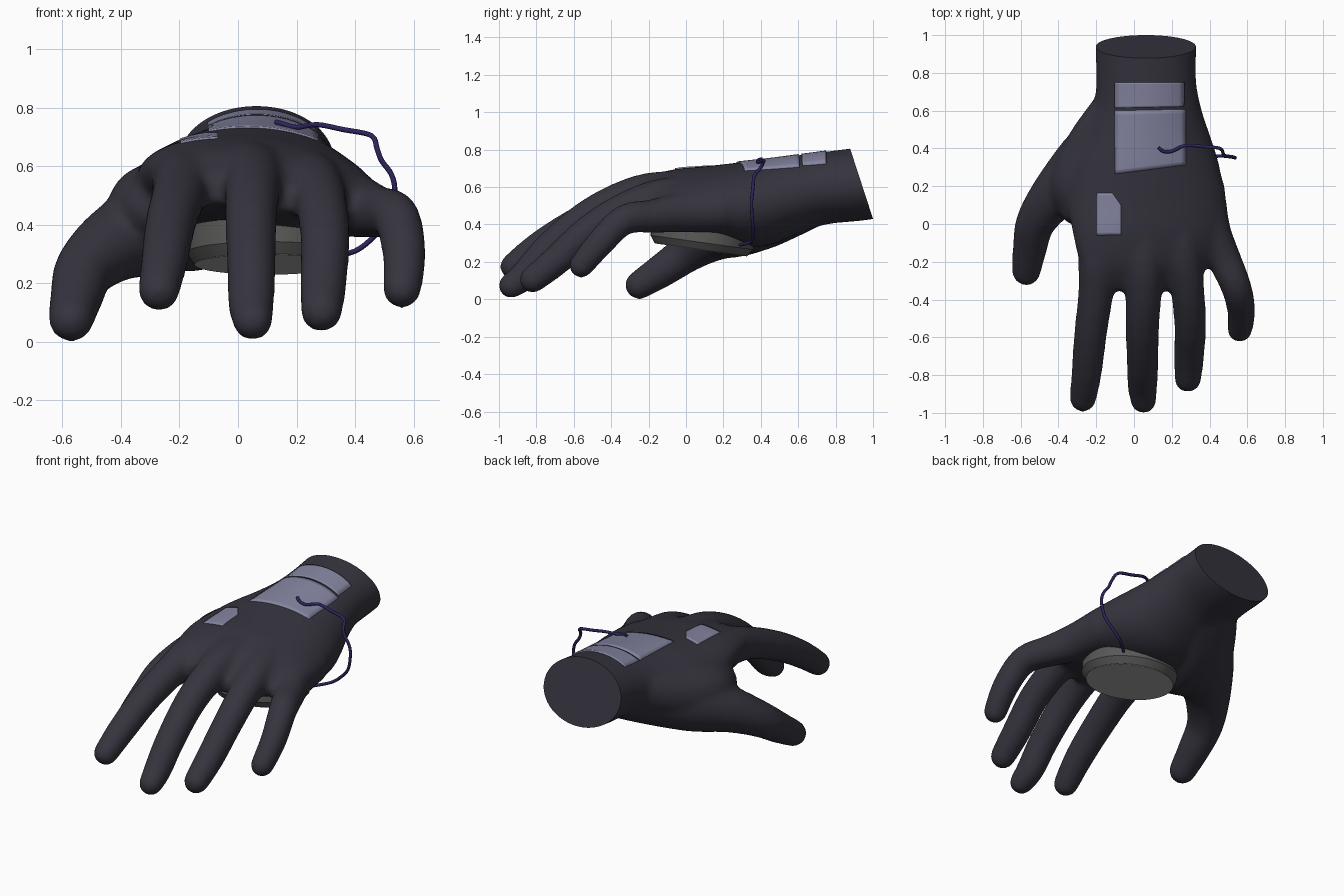
import bpy, bmesh, math
from mathutils import Vector, Matrix
from mathutils.bvhtree import BVHTree

if "Cube" in bpy.data.objects:
    bpy.data.objects.remove(bpy.data.objects["Cube"])


def material(name, rgb):
    m = bpy.data.materials.new(name)
    m.diffuse_color = (*rgb, 1)
    m.use_nodes = True
    m.node_tree.nodes["Principled BSDF"].inputs["Base Color"].default_value = m.diffuse_color
    return m


DARK = material("dark_fabric", (0.036, 0.034, 0.048))
PLATE = material("plate_lilac", (0.23, 0.23, 0.35))
WIRE = material("wire_blue", (0.025, 0.018, 0.11))
GREY = material("disc_grey", (0.1, 0.1, 0.098))
PAD = material("pad_grey", (0.42, 0.42, 0.42))


def add_object(name, bm, mat):
    me = bpy.data.meshes.new(name)
    bm.to_mesh(me)
    bm.free()
    ob = bpy.data.objects.new(name, me)
    bpy.context.collection.objects.link(ob)
    me.materials.append(mat)
    return ob


def shade(ob, angle=35):
    bpy.ops.object.select_all(action='DESELECT')
    ob.select_set(True)
    bpy.context.view_layer.objects.active = ob
    bpy.ops.object.shade_smooth_by_angle(angle=math.radians(angle))


def smooth_path(pts, steps=6):
    """Catmull-Rom through tuples of any length."""
    p = [pts[0]] + list(pts) + [pts[-1]]
    out = []
    for a, b, c, d in zip(p, p[1:], p[2:], p[3:]):
        for k in range(steps):
            t = k / steps
            out.append([0.5 * (2 * y + (z - x) * t + (2 * x - 5 * y + 4 * z - w) * t * t
                               + (3 * y - x - 3 * z + w) * t ** 3)
                        for x, y, z, w in zip(a, b, c, d)])
    return out + [list(pts[-1])]


def loft(bm, rings):
    rows = [[bm.verts.new(co) for co in r] for r in rings]
    n = len(rows[0])
    bm.faces.new(rows[0])
    bm.faces.new(rows[-1][::-1])
    for a, b in zip(rows, rows[1:]):
        for i in range(n):
            j = (i + 1) % n
            bm.faces.new((a[j], a[i], b[i], b[j]))


def digit(bm, pts, n=20):
    """Tapered tube with a rounded tip."""
    path = smooth_path(pts)
    rings = []
    for i, (x, y, z, r) in enumerate(path):
        a, b = path[max(i - 1, 0)], path[min(i + 1, len(path) - 1)]
        t = (Vector(b[:3]) - Vector(a[:3])).normalized()
        u = t.cross(Vector((0, 0, 1))).normalized()
        v = u.cross(t)
        c = Vector((x, y, z))
        rings.append([c + r * (u * math.cos(q) + v * math.sin(q))
                      for q in (2 * math.pi * k / n for k in range(n))])
    loft(bm, rings)
    x, y, z, r = pts[-1]
    bmesh.ops.create_icosphere(bm, subdivisions=3, radius=r, matrix=Matrix.Translation((x, y, z)))


# palm and wrist: y, x left, x right, z bottom, z top, sideways slope
palm = [(1.15, -.20, .325, .45, .85, 0), (.94, -.205, .33, .42, .815, 0),
        (.75, -.20, .33, .40, .79, 0), (.60, -.22, .36, .35, .77, .02),
        (.45, -.28, .41, .29, .75, .04), (.30, -.34, .455, .28, .733, .05),
        (.10, -.35, .485, .33, .708, .08), (-.05, -.325, .48, .37, .69, .12),
        (-.20, -.29, .42, .41, .65, .14), (-.29, -.24, .33, .44, .60, .14),
        (-.35, -.20, .27, .45, .555, .12)]
bm = bmesh.new()
rings = []
for y, x0, x1, z0, z1, s in smooth_path(palm, 4):
    ring = []
    for k in range(40):
        q = 2 * math.pi * k / 40
        dx, dz = (x1 - x0) / 2 * math.cos(q), (z1 - z0) / 2 * math.sin(q)
        ring.append(((x0 + x1) / 2 + dx, y, (z0 + z1) / 2 + dz - s * dx))
    rings.append(ring)
loft(bm, rings)

# four fingers, the thumb and the flesh between thumb and index: x, y, z, radius
digit(bm, [(-.16, .15, .54, .115), (-.185, -.15, .55, .11), (-.2, -.35, .505, .095),
           (-.23, -.58, .405, .088), (-.25, -.78, .285, .082), (-.27, -.925, .175, .072)])
digit(bm, [(.05, .15, .56, .12), (.05, -.15, .572, .112), (.05, -.35, .53, .098),
           (.045, -.55, .425, .09), (.045, -.74, .265, .085), (.045, -.86, .13, .08),
           (.05, -.935, .073, .07)])
digit(bm, [(.23, .15, .54, .12), (.25, -.12, .54, .108), (.28, -.32, .485, .092),
           (.297, -.52, .365, .086), (.292, -.69, .21, .082), (.285, -.82, .105, .073)])
digit(bm, [(.36, .20, .48, .12), (.40, -.02, .465, .11), (.47, -.17, .445, .092),
           (.54, -.33, .425, .082), (.568, -.46, .30, .076), (.56, -.56, .18, .068)])
digit(bm, [(.02, .72, .56, .15), (-.10, .50, .47, .165), (-.27, .30, .40, .17),
           (-.42, .15, .335, .133), (-.52, .01, .25, .106), (-.55, -.12, .16, .093),
           (-.57, -.25, .076, .078)])
digit(bm, [(-.06, .65, .58, .13), (-.21, .41, .49, .15), (-.31, .22, .465, .135),
           (-.30, .09, .46, .10)])
# heel of the palm on the thumb side
digit(bm, [(.04, .62, .48, .12), (-.10, .40, .40, .14), (-.18, .22, .37, .13), (-.2, .1, .40, .10)])
bmesh.ops.recalc_face_normals(bm, faces=bm.faces)
blend = add_object("hand_blend", bm, DARK)

# fuse the parts into one skin, then cut the wrist with a slanted plane
rm = blend.modifiers.new("fuse", 'REMESH')
rm.mode, rm.voxel_size = 'VOXEL', 0.014
sm = blend.modifiers.new("soften", 'SMOOTH')
sm.factor, sm.iterations = 0.5, 22
dg = bpy.context.evaluated_depsgraph_get()
bm = bmesh.new()
bm.from_mesh(blend.evaluated_get(dg).to_mesh())
bpy.data.objects.remove(blend)
cut = bmesh.ops.bisect_plane(bm, geom=bm.verts[:] + bm.edges[:] + bm.faces[:], dist=1e-5,
                             plane_co=(.06, .938, .62), plane_no=(0, .951, .31), clear_outer=True)
rim = [e for e in cut['geom_cut'] if isinstance(e, bmesh.types.BMEdge)]
bmesh.ops.contextual_create(bm, geom=rim)
bmesh.ops.recalc_face_normals(bm, faces=bm.faces)
skin = BVHTree.FromBMesh(bm)
shade(add_object("gloved_hand", bm, DARK), 50)


# plates draped over the back of the hand
def plate(name, x0, x1, low, high, n=14):
    bm = bmesh.new()
    grid = []
    for i in range(n + 1):
        row = []
        for j in range(n + 1):
            x = x0 + (x1 - x0) * j / n
            y = low(x) + (high(x) - low(x)) * i / n
            hit, nor, _, _ = skin.ray_cast(Vector((x, y, 2)), Vector((0, 0, -1)))
            row.append(bm.verts.new(hit + nor * 0.007))
        grid.append(row)
    for i in range(n):
        for j in range(n):
            bm.faces.new((grid[i][j], grid[i][j + 1], grid[i + 1][j + 1], grid[i + 1][j]))
    ob = add_object(name, bm, PLATE)
    so = ob.modifiers.new("thickness", 'SOLIDIFY')
    so.thickness, so.offset = 0.016, -1
    shade(ob)


plate("back_plate", -.10, .272, lambda x: .265 + .13 * (x + .1), lambda x: .60 + .02 * (x + .1))
plate("wrist_plate", -.10, .262, lambda x: .615 + .02 * (x + .1), lambda x: .75)
plate("knuckle_plate", -.195, -.068, lambda x: -.06 + .03 * (x + .195),
      lambda x: .165 - max(0, x + .115) * 1.4)


# round disc under the palm, lower at the back, with a paler flat pad
def turned(name, profile, mat):
    bm = bmesh.new()
    loft(bm, [[(r * math.cos(2 * math.pi * k / 48), r * math.sin(2 * math.pi * k / 48), h)
               for k in range(48)] for r, h in profile])
    bmesh.ops.recalc_face_normals(bm, faces=bm.faces)
    ob = add_object(name, bm, mat)
    ob.location = (.10, .08, .266)
    ob.rotation_euler = (math.radians(-8), 0, 0)
    shade(ob, 25)


turned("palm_disc", [(.25, 0), (.278, .038), (.278, .12)], GREY)
turned("disc_pad", [(.249, -.002), (.249, .01)], PAD)

# wire from the back plate round the side to the disc
wire = [(.13, .405, .742), (.155, .385, .748), (.20, .385, .735), (.27, .415, .742), (.36, .41, .725),
        (.455, .40, .705), (.475, .365, .66), (.49, .36, .62), (.525, .355, .57), (.535, .35, .51),
        (.515, .355, .42), (.46, .36, .355), (.40, .35, .31), (.32, .29, .29)]
# rest the first few points on the plate
for i in range(3):
    x, y, _ = wire[i]
    wire[i] = (x, y, skin.ray_cast(Vector((x, y, 2)), Vector((0, 0, -1)))[0].z + .014)
cu = bpy.data.curves.new("wire", 'CURVE')
cu.dimensions = '3D'
cu.bevel_depth, cu.bevel_resolution, cu.use_fill_caps = 0.009, 2, True
pts = smooth_path(wire, 4)
sp = cu.splines.new('POLY')
sp.points.add(len(pts) - 1)
for p, co in zip(sp.points, pts):
    p.co = (*co, 1)
sp.use_smooth = True
cu.materials.append(WIRE)
bpy.context.collection.objects.link(bpy.data.objects.new("wire", cu))
